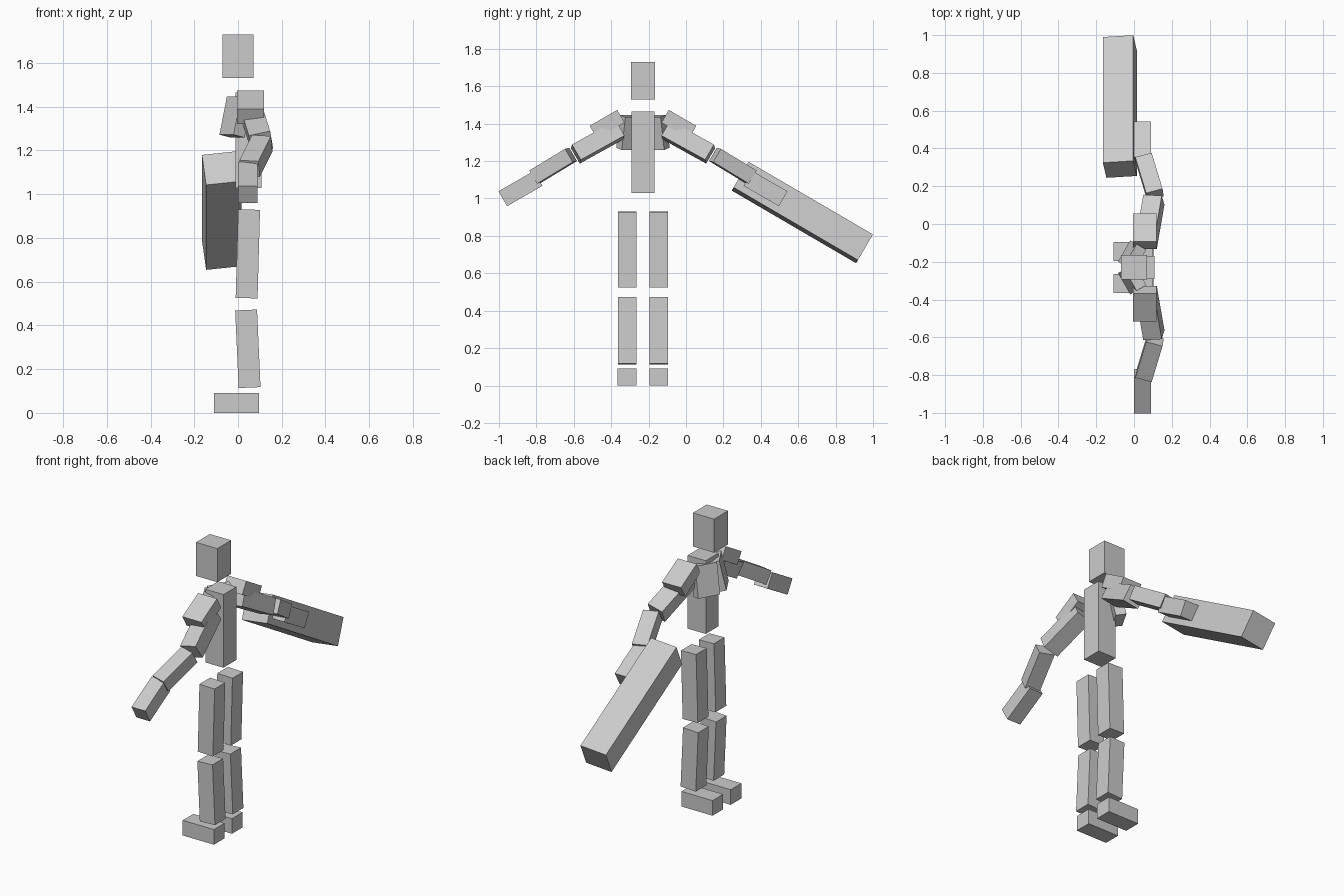
import bpy
from mathutils import Matrix, Vector

cube = bpy.data.objects.get("Cube")
if cube:
    bpy.data.objects.remove(cube, do_unlink=True)

grey = bpy.data.materials.new("plain grey")
grey.use_nodes = True
color = (0.6, 0.6, 0.6, 1)
grey.diffuse_color = color
grey.node_tree.nodes["Principled BSDF"].inputs["Base Color"].default_value = color

MID = -0.23          # y of the body's symmetry plane
DOWN = (0, 0.866, -0.5)   # direction of a lowered arm


def box(name, centre, size, along=(0, 1, 0), across=(1, 0, 0), mirrored=False):
    """Box sized (across, along, thick), oriented by two direction vectors."""
    centre, along, across = Vector(centre), Vector(along), Vector(across)
    if mirrored:
        for v in (centre, along, across):
            v.y = -v.y
    centre.y += MID
    along.normalize()
    across = (across - along * across.dot(along)).normalized()
    rotation = Matrix((across, along, across.cross(along))).transposed()
    bpy.ops.mesh.primitive_cube_add(size=1)
    obj = bpy.context.object
    obj.name = name
    obj.data.transform(Matrix.Diagonal((*size, 1)))
    obj.matrix_world = Matrix.Translation(centre) @ rotation.to_4x4()
    obj.data.materials.append(grey)


# Head and torso
box("head", (0, 0, 1.63), (0.14, 0.13, 0.2))
box("torso", (0.048, 0, 1.247), (0.12, 0.122, 0.436))

# Paired parts; offsets are measured from the symmetry plane
for side, flip in (("left", False), ("right", True)):
    def part(name, *args):
        box(side + "_" + name, *args, mirrored=flip)

    # Legs
    part("foot", (-0.006, 0.085, 0.045), (0.206, 0.1, 0.09))
    part("shin", (0.045, 0.084, 0.293), (0.1, 0.1, 0.355),
         (0, 1, 0), (1, 0, 0.045))
    part("thigh", (0.045, 0.084, 0.727), (0.1, 0.1, 0.405),
         (0, 1, 0), (1, 0, -0.028))

    # Chest plate, splayed outward
    part("chest_plate", (-0.01, 0.062, 1.353), (0.13, 0.18, 0.06),
         (0.035, -0.02, 0.18), (0.45, 0.87, -0.187))

    # Arm
    part("shoulder", (0.057, 0.192, 1.397), (0.125, 0.17, 0.078),
         DOWN, (1, 0, 0))
    part("upper_arm", (0.085, 0.242, 1.302), (0.1, 0.27, 0.095),
         (0.15, 0.866, -0.48), (0.97, -0.05, 0.2))
    part("forearm", (0.082, 0.48, 1.175), (0.09, 0.23, 0.082),
         (-0.25, 0.825, -0.5), (0.945, 0.32, -0.1))
    part("hand", (0.045, 0.655, 1.053), (0.09, 0.218, 0.092),
         DOWN, (1, 0, 0))

# Long block beside the left hand
box("long_block", (-0.075, 0.852, 0.925), (0.162, 0.77, 0.16),
    (0, 0.863, -0.504), (0.99, 0.06, 0.104))
